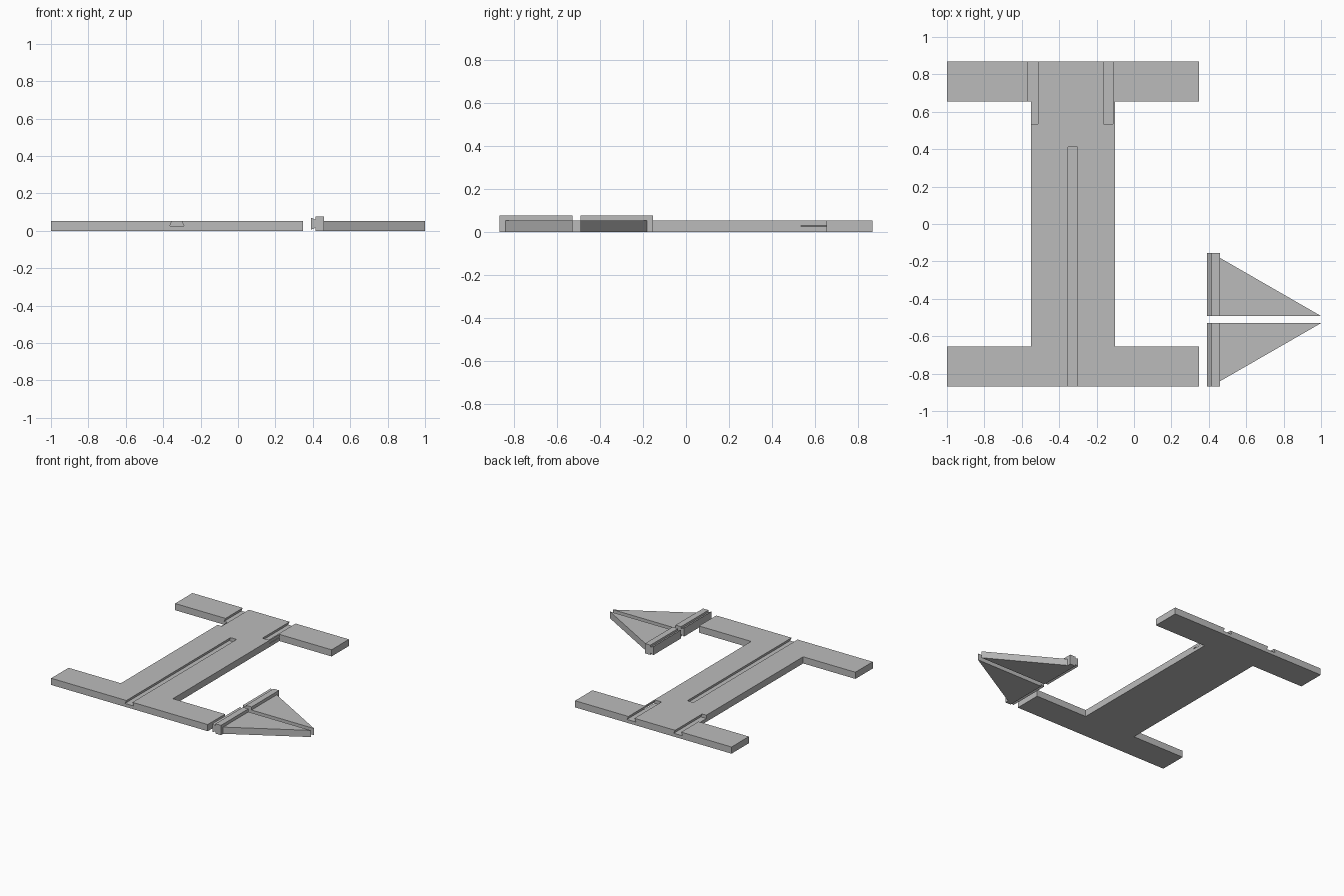
import bpy
import bmesh
from mathutils import Vector

cube = bpy.data.objects.get("Cube")
if cube:
    bpy.data.objects.remove(cube, do_unlink=True)

grey = bpy.data.materials.new("plain grey")
grey.use_nodes = True
grey.diffuse_color = (0.5, 0.5, 0.5, 1)
grey.node_tree.nodes["Principled BSDF"].inputs["Base Color"].default_value = (0.5, 0.5, 0.5, 1)


def prism(name, points, sweep):
    """Extrude a closed outline of 3D points along a vector."""
    bm = bmesh.new()
    face = bm.faces.new([bm.verts.new(p) for p in points])
    out = bmesh.ops.extrude_face_region(bm, geom=[face])
    verts = [g for g in out["geom"] if isinstance(g, bmesh.types.BMVert)]
    bmesh.ops.translate(bm, verts=verts, vec=Vector(sweep))
    bmesh.ops.recalc_face_normals(bm, faces=bm.faces)
    mesh = bpy.data.meshes.new(name)
    bm.to_mesh(mesh)
    bm.free()
    mesh.materials.append(grey)
    obj = bpy.data.objects.new(name, mesh)
    bpy.context.collection.objects.link(obj)
    return obj


def combine(target, other, operation):
    """Apply a boolean and remove the second object."""
    mod = target.modifiers.new("join", "BOOLEAN")
    mod.operation = operation
    mod.solver = "EXACT"
    mod.object = other
    bpy.context.view_layer.objects.active = target
    bpy.ops.object.modifier_apply(modifier=mod.name)
    bpy.data.objects.remove(other, do_unlink=True)


THICK = 0.052
LEFT, RIGHT, END = -1.0, 0.347, 0.868
WEB_L, WEB_R, INNER = -0.55, -0.102, 0.655

# I-shaped body plate
outline = [(LEFT, -END), (RIGHT, -END), (RIGHT, -INNER), (WEB_R, -INNER),
           (WEB_R, INNER), (RIGHT, INNER), (RIGHT, END), (LEFT, END),
           (LEFT, INNER), (WEB_L, INNER), (WEB_L, -INNER), (LEFT, -INNER)]
body = prism("body_plate", [(x, y, 0) for x, y in outline], (0, 0, THICK))

# Dovetail grooves: one long from the front, two short from the back
for x, y0, y1 in ((-0.327, -0.9, 0.413), (-0.54, 0.535, 0.9), (-0.138, 0.535, 0.9)):
    section = [(-0.038, 0.026), (0.038, 0.026), (0.026, THICK),
               (0.026, 0.1), (-0.026, 0.1), (-0.026, THICK)]
    cutter = prism("groove_cutter", [(x + dx, y0, z) for dx, z in section], (0, y1 - y0, 0))
    combine(body, cutter, "DIFFERENCE")

# Two mirrored fins, each a rail with a dovetail tongue and a triangular blade
MID, GAP, LENGTH = -0.511, 0.019, 0.338
RAIL = 0.076
for name, side in (("rear_fin", 1), ("front_fin", -1)):
    inner = MID + side * GAP
    section = [(0.389, 0.005), (0.414, 0.016), (0.414, 0), (0.461, 0),
               (0.461, RAIL), (0.414, RAIL), (0.414, 0.06), (0.389, 0.071)]
    prism(name + "_rail", [(x, inner, z) for x, z in section], (0, side * LENGTH, 0))
    blade = [(0.461, inner), (1.0, inner), (0.461, inner + side * 0.31)]
    prism(name + "_blade", [(x, y, 0) for x, y in blade], (0, 0, THICK))
